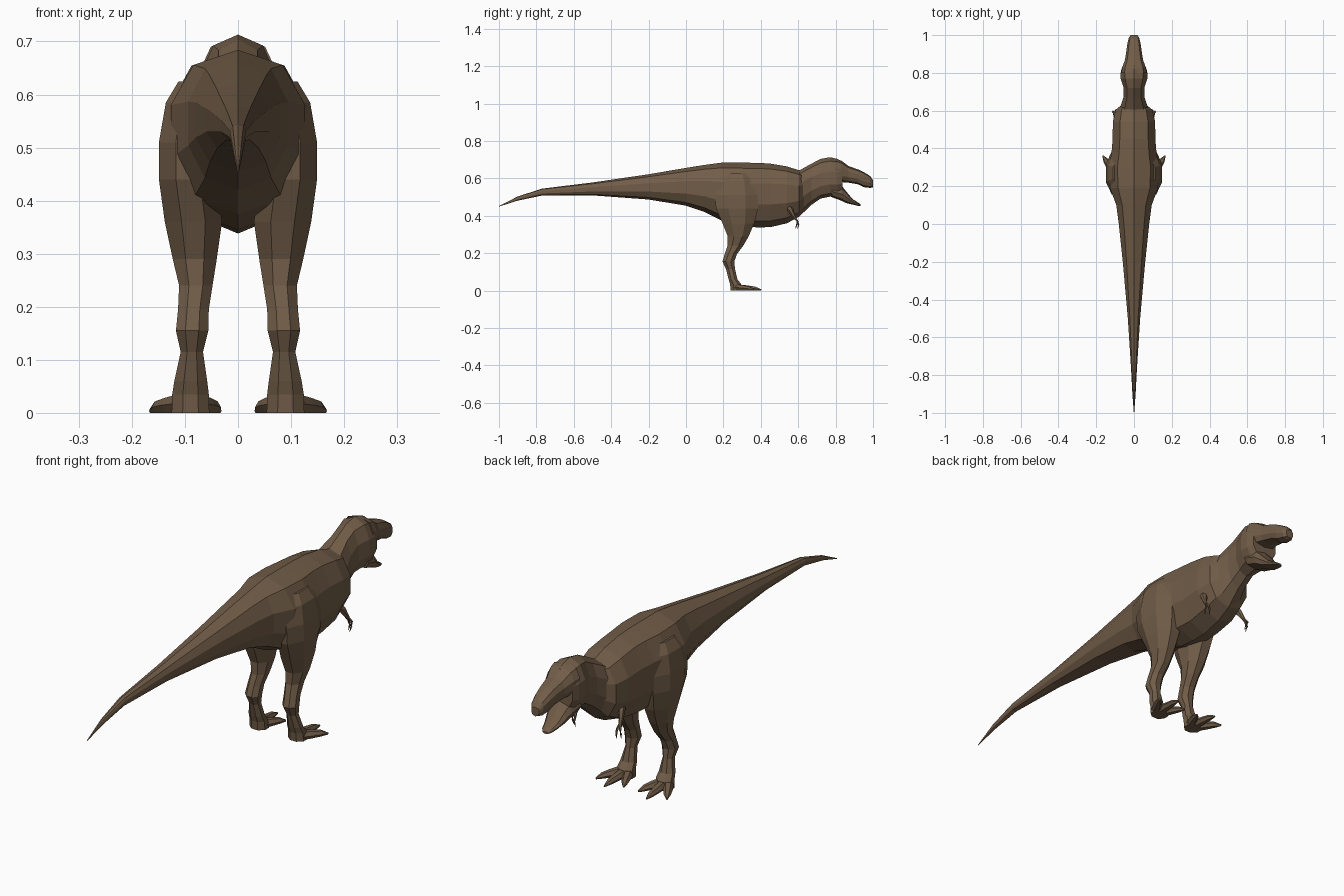
import bpy, bmesh, math
from mathutils import Vector

skin = bpy.data.materials.new("brown_skin")
skin.diffuse_color = (0.165, 0.108, 0.064, 1)


def loft(name, rings):
    """Skin a list of equal-length point rings and cap both ends."""
    bm = bmesh.new()
    vs = [[bm.verts.new(p) for p in r] for r in rings]
    n = len(vs[0])
    for a, b in zip(vs, vs[1:]):
        for i in range(n):
            j = (i + 1) % n
            bm.faces.new((a[i], a[j], b[j], b[i]))
    bm.faces.new(vs[0][::-1])
    bm.faces.new(vs[-1])
    bmesh.ops.recalc_face_normals(bm, faces=bm.faces)
    me = bpy.data.meshes.new(name)
    bm.to_mesh(me)
    bm.free()
    me.materials.append(skin)
    ob = bpy.data.objects.new(name, me)
    bpy.context.collection.objects.link(ob)
    return ob


def pw(v, e):
    return math.copysign(abs(v) ** e, v)


def body_ring(y, top, mid, bot, w, n=10, e=0.85):
    """Cross-section across y: widest at height mid."""
    pts = []
    for i in range(n):
        a = 2 * math.pi * i / n
        c = math.cos(a)
        h = top - mid if c > 0 else mid - bot
        pts.append((w * pw(math.sin(a), e), y, mid + h * pw(c, 0.95)))
    return pts


def leg_ring(s, z, x0, x1, y0, y1, n=8, dz=0):
    """Horizontal cross-section of a leg; dz tilts it towards the front."""
    pts = []
    for i in range(n):
        a = 2 * math.pi * (i + 0.5) / n
        c, d = math.cos(a) / 0.924, math.sin(a) / 0.924
        pts.append((s * ((x0 + x1) / 2 + (x1 - x0) / 2 * c),
                    (y0 + y1) / 2 + (y1 - y0) / 2 * d, z + dz * d))
    return pts


def limb(name, s, path, n=6):
    """Tapered tube; path rows are x, y, z, half width, half height."""
    P = [Vector((s * p[0], p[1], p[2])) for p in path]
    rings = []
    for i, p in enumerate(path):
        d = P[min(i + 1, len(P) - 1)] - P[max(i - 1, 0)]
        q = d.to_track_quat('Z', 'Y')
        rings.append([P[i] + q @ Vector((p[3] * math.cos(a), p[4] * math.sin(a), 0))
                      for a in [2 * math.pi * k / n for k in range(n)]])
    return loft(name, rings)


# torso and tail in one tapering skin
loft("torso_and_tail", [body_ring(*r) for r in [
    (-1.0, 0.452, 0.451, 0.449, 0.001),
    (-0.90, 0.503, 0.49, 0.481, 0.009),
    (-0.77, 0.545, 0.525, 0.508, 0.016),
    (-0.50, 0.578, 0.54, 0.509, 0.034),
    (-0.20, 0.622, 0.55, 0.487, 0.062),
    (0.0, 0.656, 0.55, 0.454, 0.084),
    (0.10, 0.672, 0.545, 0.42, 0.098),
    (0.19, 0.684, 0.53, 0.375, 0.132),
    (0.30, 0.684, 0.52, 0.345, 0.138),
    (0.38, 0.683, 0.52, 0.338, 0.124),
    (0.45, 0.679, 0.52, 0.339, 0.118),
    (0.54, 0.664, 0.52, 0.36, 0.117),
    (0.605, 0.643, 0.52, 0.395, 0.102),
    (0.64, 0.63, 0.53, 0.44, 0.055)]])

# neck and back of the skull
loft("neck", [body_ring(*r) for r in [
    (0.55, 0.63, 0.53, 0.38, 0.08),
    (0.61, 0.645, 0.54, 0.40, 0.079),
    (0.67, 0.678, 0.57, 0.458, 0.058),
    (0.72, 0.704, 0.59, 0.492, 0.057),
    (0.77, 0.713, 0.60, 0.502, 0.074),
    (0.81, 0.704, 0.60, 0.500, 0.073),
    (0.838, 0.69, 0.595, 0.52, 0.062)]])

# upper snout
loft("upper_jaw", [body_ring(*r, 10, 0.6) for r in [
    (0.80, 0.704, 0.63, 0.578, 0.070),
    (0.83, 0.695, 0.63, 0.580, 0.064),
    (0.87, 0.665, 0.62, 0.577, 0.049),
    (0.92, 0.648, 0.61, 0.568, 0.041),
    (0.95, 0.634, 0.60, 0.553, 0.037),
    (0.985, 0.612, 0.585, 0.549, 0.029),
    (1.0, 0.59, 0.575, 0.552, 0.018)]])

# dropped lower jaw
loft("lower_jaw", [body_ring(*r, 8, 0.7) for r in [
    (0.78, 0.57, 0.53, 0.499, 0.060),
    (0.835, 0.558, 0.515, 0.479, 0.054),
    (0.855, 0.532, 0.50, 0.468, 0.046),
    (0.89, 0.490, 0.475, 0.460, 0.034),
    (0.92, 0.471, 0.465, 0.453, 0.024),
    (0.933, 0.462, 0.458, 0.453, 0.012)]])

for s, side in ((1, "right"), (-1, "left")):
    # thigh, shin and ankle
    loft(side + "_leg", [leg_ring(s, *r) for r in [
        (0.625, 0.04, 0.112, 0.20, 0.34),
        (0.585, 0.04, 0.136, 0.17, 0.37),
        (0.51, 0.04, 0.149, 0.155, 0.385),
        (0.44, 0.04, 0.149, 0.16, 0.385),
        (0.36, 0.03, 0.138, 0.195, 0.365),
        (0.29, 0.04, 0.123, 0.223, 0.335),
        (0.24, 0.048, 0.111, 0.222, 0.306),
        (0.195, 0.055, 0.113, 0.207, 0.272),
        (0.155, 0.056, 0.117, 0.195, 0.258),
        (0.115, 0.066, 0.108, 0.214, 0.262),
        (0.06, 0.058, 0.12, 0.228, 0.275),
        (0.035, 0.055, 0.124, 0.236, 0.295),
        (0.0, 0.054, 0.125, 0.238, 0.30)]])
    # three spread toes ending in claws
    for label, x, y in (("inner", 0.034, 0.365), ("middle", 0.098, 0.402), ("outer", 0.165, 0.362)):
        bx, by = 0.09 + (x - 0.09) * 0.2, 0.265
        row = []
        for t, w, h in ((0, 0.02, 0.02), (0.4, 0.019, 0.0165), (0.75, 0.014, 0.0125), (1, 0.003, 0.004)):
            row.append((bx + (x - bx) * t, by + (y - by) * t, h * 0.87, w, h))
        limb(f"{side}_{label}_toe", s, row)
    # tiny arm with two hooked claws
    limb(side + "_arm", s, [
        (0.075, 0.535, 0.46, 0.02, 0.022), (0.092, 0.56, 0.43, 0.014, 0.015),
        (0.100, 0.572, 0.405, 0.009, 0.010), (0.103, 0.584, 0.385, 0.008, 0.007)])
    for k, dx in enumerate((-0.006, 0.008)):
        limb(f"{side}_finger_{k + 1}", s, [
            (0.103, 0.58, 0.392, 0.006, 0.006), (0.103 + dx, 0.596, 0.37, 0.005, 0.005),
            (0.104 + dx, 0.602 - 0.01 * k, 0.352, 0.004, 0.004),
            (0.101 + dx, 0.597 - 0.012 * k, 0.33, 0.001, 0.001)])
